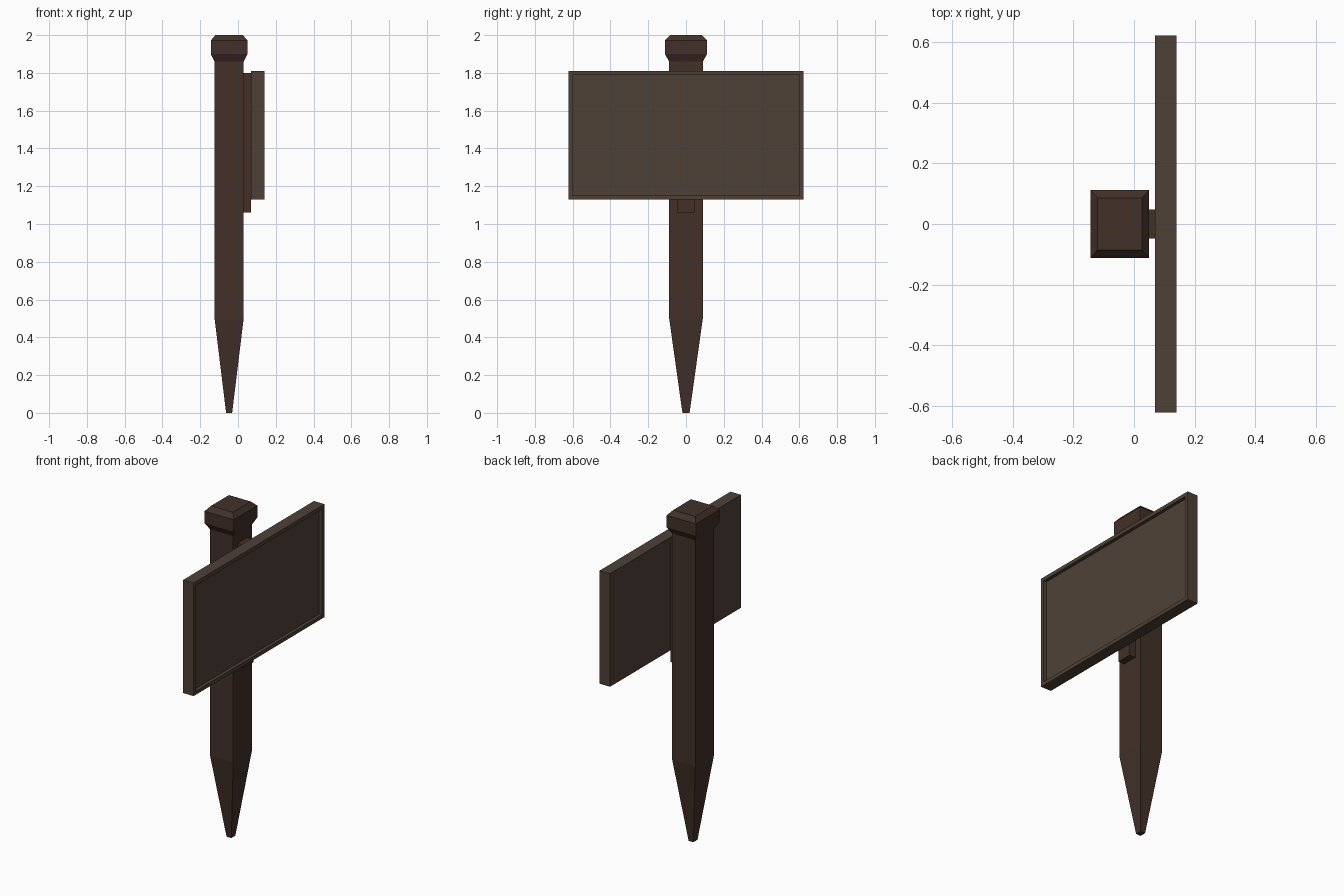
import bpy
import bmesh

if "Cube" in bpy.data.objects:
    bpy.data.objects.remove(bpy.data.objects["Cube"])


def material(name, rgb):
    m = bpy.data.materials.new(name)
    m.diffuse_color = (*rgb, 1)
    m.use_nodes = True
    m.node_tree.nodes["Principled BSDF"].inputs["Base Color"].default_value = m.diffuse_color
    return m


def finish(name, bm, mat):
    bmesh.ops.recalc_face_normals(bm, faces=bm.faces)
    me = bpy.data.meshes.new(name)
    bm.to_mesh(me)
    bm.free()
    me.materials.append(mat)
    ob = bpy.data.objects.new(name, me)
    bpy.context.collection.objects.link(ob)
    return ob


def square_loft(name, cx, sections, mat):
    """Stack rectangles given as (z, half_x, half_y) and cap both ends."""
    bm = bmesh.new()
    rings = [[bm.verts.new((cx + sx * hx, sy * hy, z))
              for sx, sy in ((-1, -1), (1, -1), (1, 1), (-1, 1))]
             for z, hx, hy in sections]
    for a, b in zip(rings, rings[1:]):
        for i in range(4):
            j = (i + 1) % 4
            bm.faces.new((a[i], a[j], b[j], b[i]))
    bm.faces.new(rings[0][::-1])
    bm.faces.new(rings[-1])
    return finish(name, bm, mat)


def box(x0, x1, half_y, z0, z1):
    bm = bmesh.new()
    bmesh.ops.create_cube(bm, size=1)
    for v in bm.verts:
        v.co = ((x0 + x1) / 2 + v.co.x * (x1 - x0),
                v.co.y * 2 * half_y,
                (z0 + z1) / 2 + v.co.z * (z1 - z0))
    return bm


dark_wood = material("dark_wood", (0.055, 0.030, 0.022))
board_wood = material("board_wood", (0.078, 0.053, 0.039))

# Pointed post with its flared, chamfered cap
square_loft("post", -0.047, [
    (0.00, 0.016, 0.019),
    (0.50, 0.077, 0.089),
    (1.86, 0.077, 0.089),
    (1.90, 0.097, 0.112),
    (1.972, 0.097, 0.112),
    (2.00, 0.073, 0.085),
], dark_wood)

# Batten between post and board
finish("batten", box(0.03, 0.07, 0.047, 1.06, 1.80), dark_wood)

# Sign board with a recessed front panel
bm = box(0.07, 0.14, 0.622, 1.13, 1.81)
bm.normal_update()
front = [f for f in bm.faces if f.normal.x > 0.9]
bmesh.ops.inset_region(bm, faces=front, thickness=0.031)
rim = bmesh.ops.extrude_face_region(bm, geom=front)
bmesh.ops.delete(bm, geom=front, context='FACES')
bmesh.ops.translate(bm, vec=(-0.02, 0, 0),
                    verts=[v for v in rim["geom"] if isinstance(v, bmesh.types.BMVert)])
finish("sign_board", bm, board_wood)
